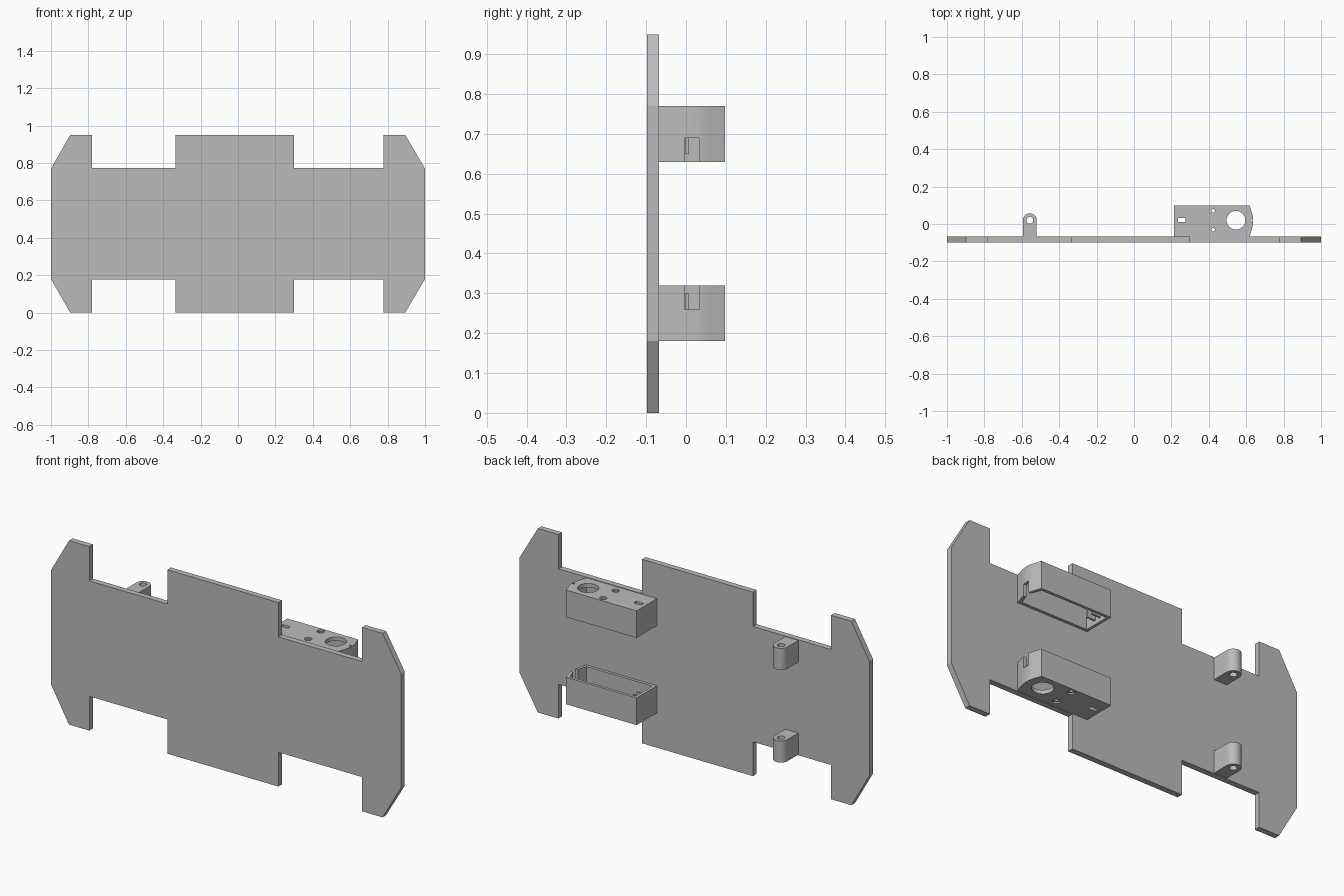
import bpy, bmesh
from math import cos, sin, pi

cube = bpy.data.objects.get("Cube")
if cube:
    bpy.data.objects.remove(cube, do_unlink=True)

grey = bpy.data.materials.new("plain grey")
grey.use_nodes = True
grey.diffuse_color = (0.5, 0.5, 0.5, 1)
grey.node_tree.nodes["Principled BSDF"].inputs["Base Color"].default_value = grey.diffuse_color

MID = 0.475          # height of the mirror plane between upper and lower parts
FRONT, BACK = -0.098, -0.068   # plate faces
HOLE_Y = 0.02        # shared axle line


def prism(name, points, a, b, place):
    """Extrude a 2D outline from depth a to b; place maps (u, v, depth) to 3D."""
    bm = bmesh.new()
    rings = [[bm.verts.new(place(u, v, d)) for u, v in points] for d in (a, b)]
    bm.faces.new(rings[0])
    bm.faces.new(rings[1])
    n = len(points)
    for i in range(n):
        j = (i + 1) % n
        bm.faces.new((rings[0][i], rings[0][j], rings[1][j], rings[1][i]))
    bmesh.ops.recalc_face_normals(bm, faces=bm.faces)
    mesh = bpy.data.meshes.new(name)
    bm.to_mesh(mesh)
    bm.free()
    mesh.materials.append(grey)
    obj = bpy.data.objects.new(name, mesh)
    bpy.context.collection.objects.link(obj)
    return obj


def circle(x, y, r, n=40):
    return [(x + r * cos(2 * pi * i / n), y + r * sin(2 * pi * i / n)) for i in range(n)]


def rect(x0, x1, y0, y1):
    return [(x0, y0), (x1, y0), (x1, y1), (x0, y1)]


def cut(obj, cutters):
    """Subtract each cutter, apply, then discard it."""
    bpy.context.view_layer.objects.active = obj
    for c in cutters:
        mod = obj.modifiers.new("cut", 'BOOLEAN')
        mod.operation, mod.solver, mod.object = 'DIFFERENCE', 'EXACT', c
        bpy.ops.object.modifier_apply(modifier=mod.name)
        bpy.data.objects.remove(c, do_unlink=True)


def smooth(obj):
    bpy.ops.object.select_all(action='DESELECT')
    obj.select_set(True)
    bpy.context.view_layer.objects.active = obj
    bpy.ops.object.shade_smooth_by_angle(angle=0.5)


# Chassis plate: lower outline, mirrored upward
low = [(-1, .18), (-.897, 0), (-.781, 0), (-.781, .177), (-.335, .177), (-.335, 0),
       (.299, 0), (.299, .177), (.777, .177), (.777, 0), (.894, 0), (1, .18)]
outline = low + [(x, 2 * MID - z) for x, z in reversed(low)]
prism("chassis_plate", outline, FRONT, BACK, lambda u, v, d: (u, d, v))

# Motor housing outline with a bowed end, and its inset cavity
case = [(.214, BACK), (.618, BACK), (.632, -.02), (.637, .005), (.637, .035),
        (.632, .055), (.618, .098), (.214, .098)]
cx, cy, wall = .4255, .015, .015
kx, ky = 1 - wall / .2115, 1 - wall / .083
cavity = [(cx + (x - cx) * kx, cy + (y - cy) * ky) for x, y in case]
INNER, LID, OUTER = .155, .275, .295   # distances from the mirror plane

for level, s in (("upper", 1), ("lower", -1)):
    def place(u, v, d, s=s):
        return (u, v, MID + s * d)

    def cutter(points, a, b):
        return prism("cutter", points, a, b, place)

    # Open housing with shaft, screw and slot openings
    housing = prism(level + "_motor_housing", case, INNER, OUTER, place)
    holes = [cutter(cavity, INNER - .02, LID),
             cutter(circle(.545, HOLE_Y, .05), LID - .02, OUTER + .02),
             cutter(rect(.235, .276, .011, .032), LID - .02, OUTER + .02),
             cutter(rect(.60, .66, -.004, .033), INNER - .02, .215),
             cutter(circle(.627, HOLE_Y, .006, 12), .20, OUTER + .02)]
    for y in (.071, -.031):
        holes.append(cutter(circle(.423, y, .018, 24), OUTER - .008, OUTER + .02))
        holes.append(cutter(circle(.423, y, .010, 24), LID - .02, OUTER + .02))
    cut(housing, holes)
    smooth(housing)

    # Guide ribs beside the slot
    for side, y in (("inner", -.002), ("outer", .034)):
        prism(level + "_" + side + "_guide_rib", rect(.225, .276, y, y + .01),
              INNER + .02, LID + .005, place)

    # Rounded axle bracket
    bx, r = -.557, .037
    arch = [(bx + r * cos(pi * i / 24), HOLE_Y + r * sin(pi * i / 24)) for i in range(25)]
    bracket = prism(level + "_axle_bracket", [(bx - r, BACK), (bx + r, BACK)] + arch,
                    .183, OUTER, place)
    cut(bracket, [cutter(circle(bx, HOLE_Y, .018, 32), .15, OUTER + .02)])
    smooth(bracket)
